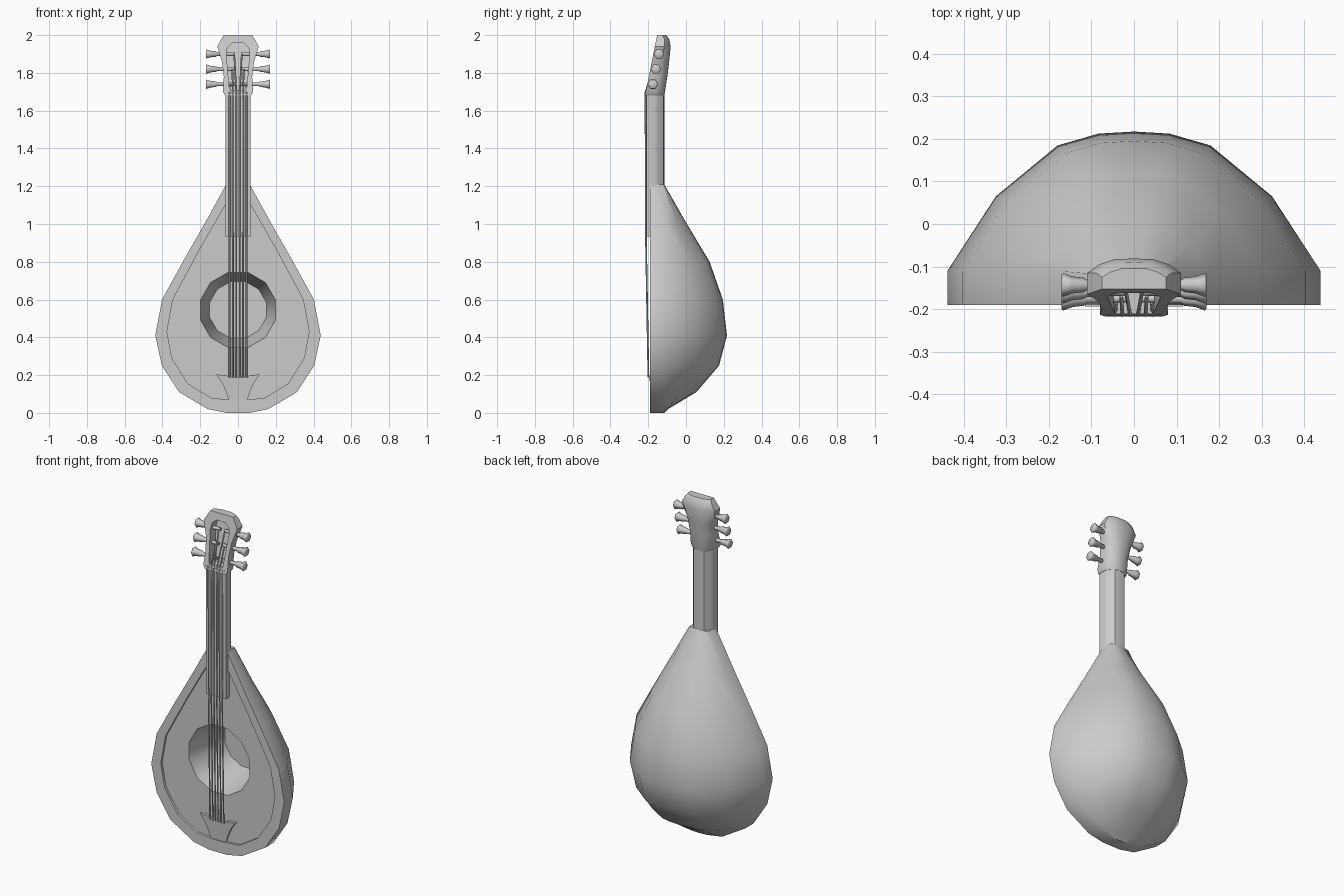
import bpy, bmesh, math
from mathutils import Vector, Matrix

if "Cube" in bpy.data.objects:
    bpy.data.objects.remove(bpy.data.objects["Cube"])


def smooth(ob, angle=40):
    bpy.ops.object.select_all(action='DESELECT')
    ob.select_set(True)
    bpy.context.view_layer.objects.active = ob
    bpy.ops.object.shade_smooth_by_angle(angle=math.radians(angle))


def loft(name, rings):
    """Skin a list of equal-length closed rings and cap both ends."""
    bm = bmesh.new()
    vs = [[bm.verts.new(p) for p in r] for r in rings]
    n = len(rings[0])
    for a, b in zip(vs, vs[1:]):
        for i in range(n):
            j = (i + 1) % n
            bm.faces.new((a[i], a[j], b[j], b[i]))
    bm.faces.new(vs[0])
    bm.faces.new(vs[-1])
    bmesh.ops.recalc_face_normals(bm, faces=bm.faces[:])
    me = bpy.data.meshes.new(name)
    bm.to_mesh(me)
    bm.free()
    ob = bpy.data.objects.new(name, me)
    bpy.context.collection.objects.link(ob)
    return ob


def mirrored(half):
    """Complete a half outline (x >= 0) across x = 0."""
    return half + [(-x, z) for x, z in reversed(half) if x > 0]


def prism(name, half, front, back):
    """Extrude a mirrored x-z outline between two depth functions of z."""
    pts = mirrored(half)
    return loft(name, [[(x, f(z), z) for x, z in pts] for f in (front, back)])


def cut(ob, cutters):
    for c in cutters:
        m = ob.modifiers.new("cut", 'BOOLEAN')
        m.operation, m.solver, m.object = 'DIFFERENCE', 'EXACT', c
        bpy.context.view_layer.objects.active = ob
        bpy.ops.object.modifier_apply(modifier=m.name)
        bpy.data.objects.remove(c)


def section(w, front, side, back, z, shape):
    """Flat front, straight side, then a rounded back."""
    half = [(w, front)] + [(w * u, side + (back - side) * v) for u, v in shape]
    return [(x, y, z) for x, y in mirrored(half)]


# Bowl body: height, half width, back depth
BOWL = [(1, 0), (0.74, 0.535), (0.41, 0.9), (0.19, 0.985), (0, 1)]
stations = [(1.21, .062, -.115), (1.0, .178, .005), (.8, .292, .125), (.6, .402, .195),
            (.41, .438, .217), (.25, .403, .175), (.11, .312, .055), (.02, .16, -.095),
            (0, .06, -.115)]
body = loft("bowl_body", [section(w, -.19, min(-.11, b - .005), b, z, BOWL)
                          for z, w, b in stations])

# Recessed soundboard and tapered sound hole
recess = prism("recess_cutter",
               [(.05, 1.13), (.2, .87), (.345, .6), (.376, .43), (.35, .29),
                (.265, .155), (.14, .078), (.03, .07)],
               lambda z: -.3, lambda z: -.176)


def circle(r, y):
    return [(r * math.cos(math.pi * (k + .5) / 6), y,
             .545 + r * math.sin(math.pi * (k + .5) / 6)) for k in range(12)]


hole = loft("hole_cutter", [circle(.225, -.28), circle(.155, .09)])
cut(body, [recess, hole])
smooth(body)

# Neck and fingerboard
NECK = [(1, 0), (.9, .3), (.5, .9), (0, 1)]
neck = loft("neck", [section(.066, -.208, -.165, -.115, z, NECK) for z in (1.19, 1.69)])
smooth(neck)
prism("fingerboard", [(.066, 1.69), (.066, .935)], lambda z: -.209, lambda z: -.17)


# Tilted headstock with string slot
def head_front(z):
    return -.215 + (z - 1.69) * .2


HEAD = [(1, 0), (.75, .6), (.4, 1), (0, 1.02)]
head = loft("headstock", [section(w, head_front(z), s, b, z, HEAD) for z, w, s, b in [
    (1.68, .068, -.165, -.116), (1.70, .08, -.16, -.112), (1.78, .075, -.145, -.1),
    (1.86, .085, -.13, -.09), (1.94, .11, -.115, -.082), (1.98, .088, -.115, -.09),
    (2.0, .075, -.125, -.105)]])
slot = prism("slot_cutter",
             [(.03, 1.958), (.055, 1.935), (.062, 1.90), (.045, 1.71)],
             lambda z: -.3, lambda z: head_front(z) + .055)
cut(head, [slot])
smooth(head)

# Tuning pegs: six-sided turned profile along x, plus mirror
for i, z in enumerate((1.74, 1.82, 1.90)):
    y = head_front(z) + .03
    prof = [(.015, .009), (.11, .012), (.118, .017), (.145, .02), (.166, .028), (.17, .024)]
    for side in (1, -1):
        rings = [[(side * x, y + r * math.cos(k * math.pi / 3), z + r * math.sin(k * math.pi / 3))
                  for k in range(6)] for x, r in prof]
        smooth(loft("peg_%s_%d" % ("right" if side > 0 else "left", i + 1), rings), 65)

# Tailpiece bridge
prism("bridge", [(.05, .19), (.062, .2), (.115, .203), (.085, .16), (.065, .115), (.05, .07)],
      lambda z: -.186 - .06 * (z - .07), lambda z: -.17)

# Nut
prism("nut", [(.066, 1.70), (.066, 1.685)], lambda z: -.214, lambda z: -.19)

# Strings: square-section wires from bridge over nut to pegs
cu = bpy.data.curves.new("strings", 'CURVE')
cu.dimensions = '3D'
cu.bevel_depth = .0045
cu.bevel_resolution = 0
cu.use_fill_caps = True
for side in (1, -1):
    for x, px, pz in ((.009, .02, 1.90), (.027, .03, 1.82), (.045, .042, 1.74)):
        path = [(x, -.199, .187), (x, -.2125, .95), (x, -.2145, 1.695),
                (px, head_front(pz) + .02, pz)]
        sp = cu.splines.new('POLY')
        sp.points.add(len(path) - 1)
        for p, (a, b, c) in zip(sp.points, path):
            p.co = (side * a, b, c, 1)
strings = bpy.data.objects.new("strings", cu)
bpy.context.collection.objects.link(strings)
bpy.ops.object.select_all(action='DESELECT')
strings.select_set(True)
bpy.context.view_layer.objects.active = strings
bpy.ops.object.convert(target='MESH')
